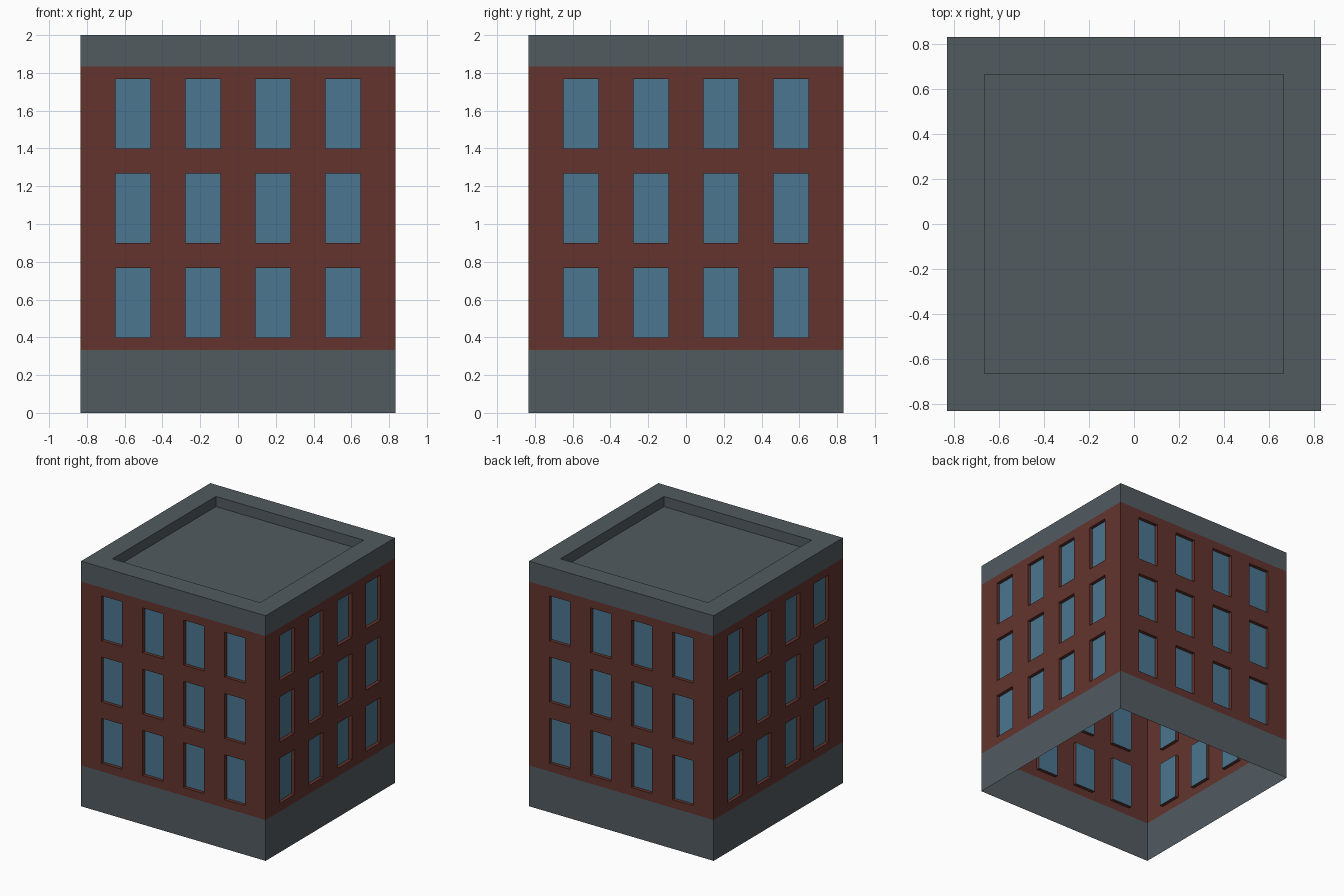
import bpy, bmesh
from math import pi
from mathutils import Matrix, Vector

if "Cube" in bpy.data.objects:
    bpy.data.objects.remove(bpy.data.objects["Cube"])

H = 5 / 6                      # half width of the building
BASE, WALL_TOP, TOP = 1 / 3, 11 / 6, 2.0
INNER, ROOF_Z = 2 / 3, 23 / 12 # roof recess
DEPTH = 0.028                  # window recess


def material(name, rgb):
    m = bpy.data.materials.new(name)
    m.diffuse_color = (*rgb, 1)
    m.use_nodes = True
    m.node_tree.nodes["Principled BSDF"].inputs["Base Color"].default_value = m.diffuse_color
    return m


stone = material("stone", (0.085, 0.104, 0.118))
brick = material("brick", (0.125, 0.034, 0.027))
glass = material("glass", (0.07, 0.18, 0.28))


def make_object(name, quads, mat):
    """Repeat the front-side quads on all four sides and weld them."""
    bm = bmesh.new()
    for side in range(4):
        rot = Matrix.Rotation(side * pi / 2, 3, 'Z')
        for q in quads:
            bm.faces.new([bm.verts.new(rot @ Vector(p)) for p in q])
    bmesh.ops.remove_doubles(bm, verts=bm.verts, dist=1e-5)
    if name == "parapet_roof":  # recessed roof deck
        bm.faces.new([bm.verts.new((x * INNER, y * INNER, ROOF_Z))
                      for x, y in ((-1, -1), (1, -1), (1, 1), (-1, 1))])
        bmesh.ops.remove_doubles(bm, verts=bm.verts, dist=1e-5)
    me = bpy.data.meshes.new(name)
    bm.to_mesh(me)
    bm.free()
    me.materials.append(mat)
    ob = bpy.data.objects.new(name, me)
    bpy.context.collection.objects.link(ob)
    return ob


def front(x0, x1, z0, z1, y=-H):
    """Upright quad facing the front."""
    return [(x0, y, z0), (x1, y, z0), (x1, y, z1), (x0, y, z1)]


# Wall grid: nine equal columns, window rows on each of three floors
xs = [-H + 2 * H * i / 9 for i in range(10)]
zs = [BASE]
for floor in range(3):
    zs += [0.4 + floor * 0.5, 0.767 + floor * 0.5]
zs.append(WALL_TOP)

wall, panes = [], []
for i in range(9):
    for j in range(7):
        x0, x1, z0, z1 = xs[i], xs[i + 1], zs[j], zs[j + 1]
        outer = front(x0, x1, z0, z1)
        if i % 2 and j % 2:
            # Window opening: recessed pane with brick reveals
            pane = front(x0, x1, z0, z1, -H + DEPTH)
            panes.append(pane)
            for k in range(4):
                n = (k + 1) % 4
                wall.append([outer[k], outer[n], pane[n], pane[k]])
        else:
            wall.append(outer)

# Parapet: outer band, flat rim, inner face
parapet = [
    front(-H, H, WALL_TOP, TOP),
    [(-H, -H, TOP), (H, -H, TOP), (INNER, -INNER, TOP), (-INNER, -INNER, TOP)],
    front(-INNER, INNER, ROOF_Z, TOP, -INNER)[::-1],
]

make_object("base_band", [front(-H, H, 0, BASE)], stone)
make_object("brick_walls", wall, brick)
make_object("window_panes", panes, glass)
make_object("parapet_roof", parapet, stone)
